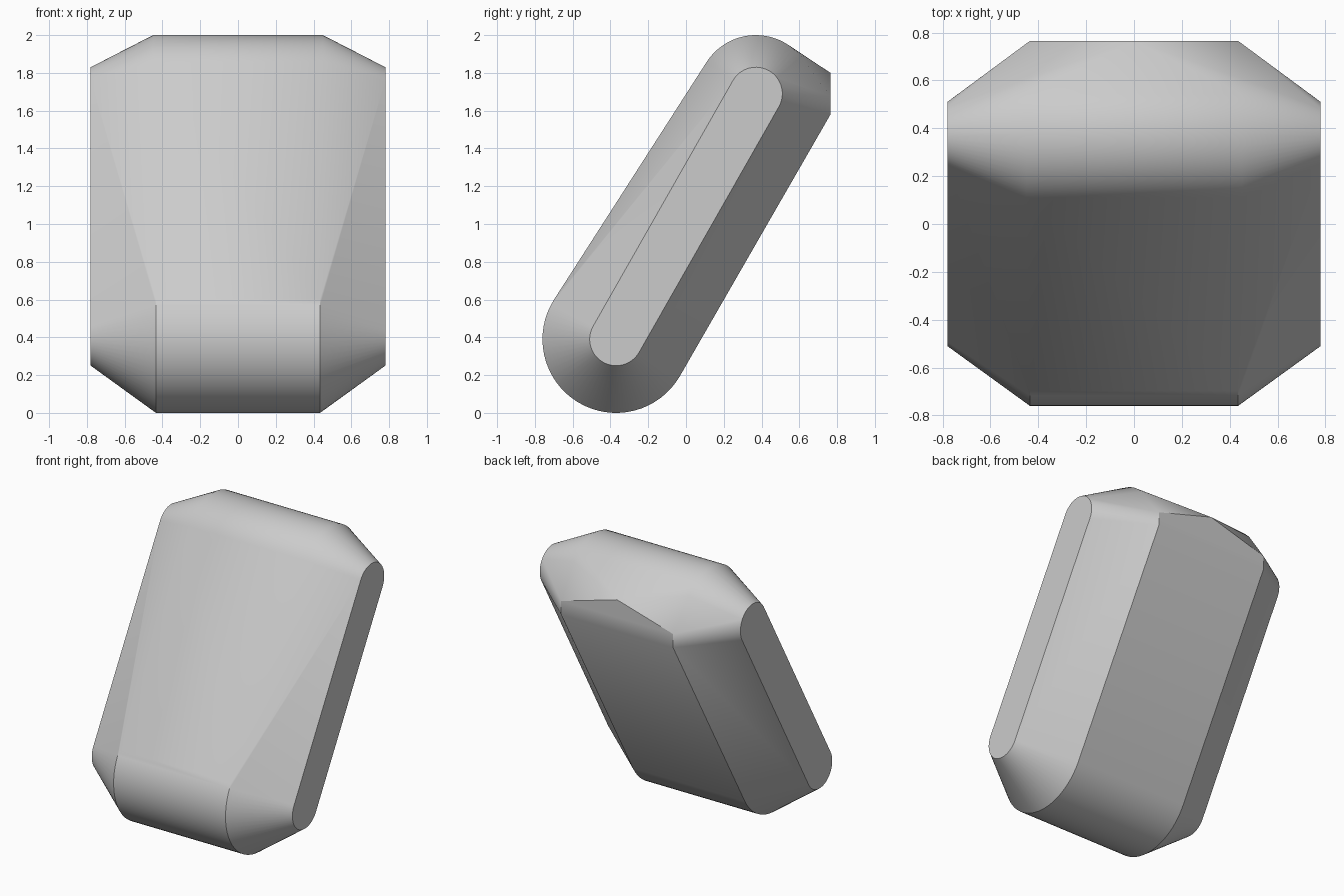
import bpy
import bmesh
from math import sin, cos, radians

cube = bpy.data.objects.get("Cube")
if cube:
    bpy.data.objects.remove(cube, do_unlink=True)

# Light grey finish
grey = bpy.data.materials.new("light grey")
grey.use_nodes = True
colour = (0.6, 0.6, 0.6, 1)
grey.diffuse_color = colour
grey.node_tree.nodes["Principled BSDF"].inputs["Base Color"].default_value = colour

LOW = (-0.37, 0.39)    # lower round centre (y, z)
HIGH = (0.37, 1.69)    # upper round centre (y, z)
HALF_WIDTH, CORE = 0.78, 0.435

bm = bmesh.new()


def arc(x, centre, radius, start, end, steps=32):
    """Mirrored arcs of points in the side plane."""
    for side in (-1, 1):
        for i in range(steps + 1):
            a = radians(start + (end - start) * i / steps)
            bm.verts.new((side * x, centre[0] + radius * cos(a),
                          centre[1] + radius * sin(a)))


# Slim rounded ends
arc(HALF_WIDTH, LOW, 0.14, 150, 330)
arc(HALF_WIDTH, HIGH, 0.14, -30, 150)

# Thick rounded core
arc(CORE, LOW, 0.39, 147, 330)
arc(CORE + 0.015, HIGH, 0.31, 40, 147, 20)

# Upright rear facet with a central peak
bm.verts.new((0, 0.765, 1.8))
for side in (-1, 1):
    for z in (1.58, 1.675):
        bm.verts.new((side * CORE, 0.765, z))

# Skin the sections into one solid
hull = bmesh.ops.convex_hull(bm, input=bm.verts[:])
loose = set(hull["geom_interior"]) | set(hull["geom_unused"])
bmesh.ops.delete(bm, geom=[v for v in loose if isinstance(v, bmesh.types.BMVert)],
                 context="VERTS")
bmesh.ops.dissolve_limit(bm, angle_limit=radians(0.3), verts=bm.verts[:],
                         edges=bm.edges[:])
bmesh.ops.recalc_face_normals(bm, faces=bm.faces[:])

mesh = bpy.data.meshes.new("slanted_block")
bm.to_mesh(mesh)
bm.free()
mesh.materials.append(grey)
block = bpy.data.objects.new("slanted_block", mesh)
bpy.context.collection.objects.link(block)

# Smooth rounds, crisp edges
bpy.ops.object.select_all(action="DESELECT")
block.select_set(True)
bpy.context.view_layer.objects.active = block
bpy.ops.object.shade_smooth_by_angle(angle=radians(30))
